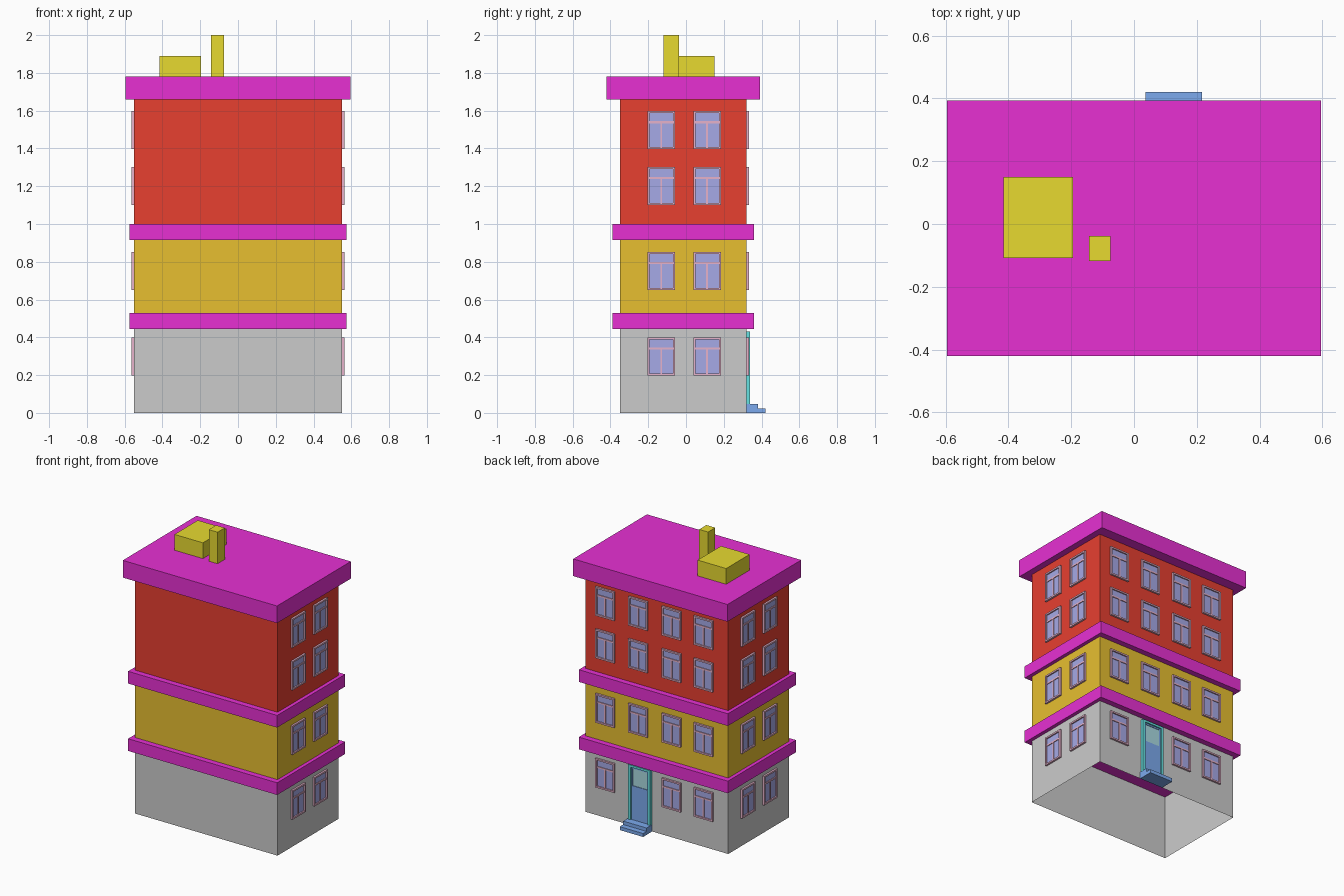
import bpy, bmesh, math

if "Cube" in bpy.data.objects:
    bpy.data.objects.remove(bpy.data.objects["Cube"])


def material(name, rgb):
    m = bpy.data.materials.new(name)
    m.diffuse_color = (*rgb, 1)
    m.use_nodes = True
    m.node_tree.nodes["Principled BSDF"].inputs["Base Color"].default_value = m.diffuse_color
    return m


RED = material("red", (0.8, 0.05, 0.03))
ORANGE = material("orange", (0.8, 0.52, 0.03))
MAGENTA = material("magenta", (0.8, 0.03, 0.65))
YELLOW = material("yellow", (0.8, 0.7, 0.03))
PINK = material("pink", (0.8, 0.45, 0.6))
GLASS = material("glass", (0.38, 0.4, 0.8))
TEAL = material("teal", (0.13, 0.75, 0.75))
BLUE = material("blue", (0.2, 0.4, 0.85))
PALE = material("pale_teal", (0.4, 0.7, 0.75))


def make_mesh(name, boxes, mat=None, tube=False):
    """Each box is (x0, x1, y0, y1, z0, z1); tube leaves top and bottom open."""
    bm = bmesh.new()
    for x0, x1, y0, y1, z0, z1 in boxes:
        verts = bmesh.ops.create_cube(bm, size=1)["verts"]
        for v in verts:
            v.co = (x0 + (v.co.x + 0.5) * (x1 - x0),
                    y0 + (v.co.y + 0.5) * (y1 - y0),
                    z0 + (v.co.z + 0.5) * (z1 - z0))
    bm.normal_update()
    if tube:
        caps = [f for f in bm.faces if abs(f.normal.z) > 0.5]
        bmesh.ops.delete(bm, geom=caps, context="FACES_ONLY")
    me = bpy.data.meshes.new(name)
    bm.to_mesh(me)
    bm.free()
    if mat:
        me.materials.append(mat)
    return me


def place(name, me, loc=(0, 0, 0), rot=0):
    ob = bpy.data.objects.new(name, me)
    ob.location = loc
    ob.rotation_euler.z = rot
    bpy.context.collection.objects.link(ob)
    return ob


def part(name, boxes, mat=None, tube=False):
    return place(name, make_mesh(name, boxes, mat, tube))


# Storeys
X, Y0, Y1 = 0.55, -0.35, 0.32
part("ground_floor_walls", [(-X, X, Y0, Y1, 0, 0.46)], None, True)
part("middle_floor_walls", [(-X, X, Y0, Y1, 0.52, 0.93)], ORANGE, True)
part("upper_floor_walls", [(-X, X, Y0, Y1, 0.99, 1.67)], RED, True)

# Cornice bands and roof
part("lower_band", [(-0.575, 0.575, -0.39, 0.36, 0.445, 0.53)], MAGENTA)
part("upper_band", [(-0.575, 0.575, -0.39, 0.36, 0.915, 1.0)], MAGENTA)
part("roof", [(-0.595, 0.595, -0.42, 0.393, 1.66, 1.78)], MAGENTA)
part("roof_hut", [(-0.415, -0.195, -0.108, 0.15, 1.78, 1.89)], YELLOW)
part("chimney", [(-0.143, -0.075, -0.118, -0.038, 1.78, 2.0)], YELLOW)

# Window meshes: local x along the wall, y outward, origin at bottom centre
W, H, T, D = 0.073, 0.202, 0.011, 0.014
BAR = 0.137
frame = make_mesh("window_frame", [
    (-W, -W + T, 0.001, D, 0, H), (W - T, W, 0.001, D, 0, H),
    (-W + T, W - T, 0.001, D, 0, T), (-W + T, W - T, 0.001, D, H - T, H),
    (-W + T, W - T, 0.001, 0.010, BAR, BAR + 0.011),
    (-0.005, 0.005, 0.001, 0.010, T, BAR)], PINK)
glass = make_mesh("window_glass", [(-W + T, W - T, 0.001, 0.005, T, H - T)], GLASS)


def window(loc, rot):
    place("window_frame", frame, loc, rot)
    place("window_glass", glass, loc, rot)


# Windows on both sides and the back; the ground floor skips the door bay
for z in (0.198, 0.65, 1.1, 1.396):
    for y in (-0.131, 0.112):
        window((X, y, z), -math.pi / 2)
        window((-X, y, z), math.pi / 2)
    for x in (0.395, 0.14, -0.117, -0.364):
        if not (z < 0.3 and x == 0.14):
            window((x, Y1, z), 0)

# Back door: surround, leaf, glazed upper panel
L, R = 0.04, 0.21
part("door_surround", [(L, L + 0.02, Y1, 0.34, 0, 0.43),
                       (R - 0.02, R, Y1, 0.34, 0, 0.43),
                       (L + 0.02, R - 0.02, Y1, 0.34, 0.415, 0.43)], TEAL)
a, b = L + 0.02, R - 0.02
part("door_leaf", [(a, b, 0.321, 0.331, 0.03, 0.285),
                   (a, a + 0.01, 0.321, 0.331, 0.285, 0.415),
                   (b - 0.01, b, 0.321, 0.331, 0.285, 0.415),
                   (a + 0.01, b - 0.01, 0.321, 0.331, 0.405, 0.415)], BLUE)
part("door_glass", [(a + 0.01, b - 0.01, 0.321, 0.327, 0.285, 0.405)], PALE)

# Doorstep
part("upper_step", [(0.037, 0.217, Y1, 0.382, 0, 0.048)], BLUE)
part("lower_step", [(0.037, 0.217, 0.382, 0.42, 0, 0.024)], BLUE)
